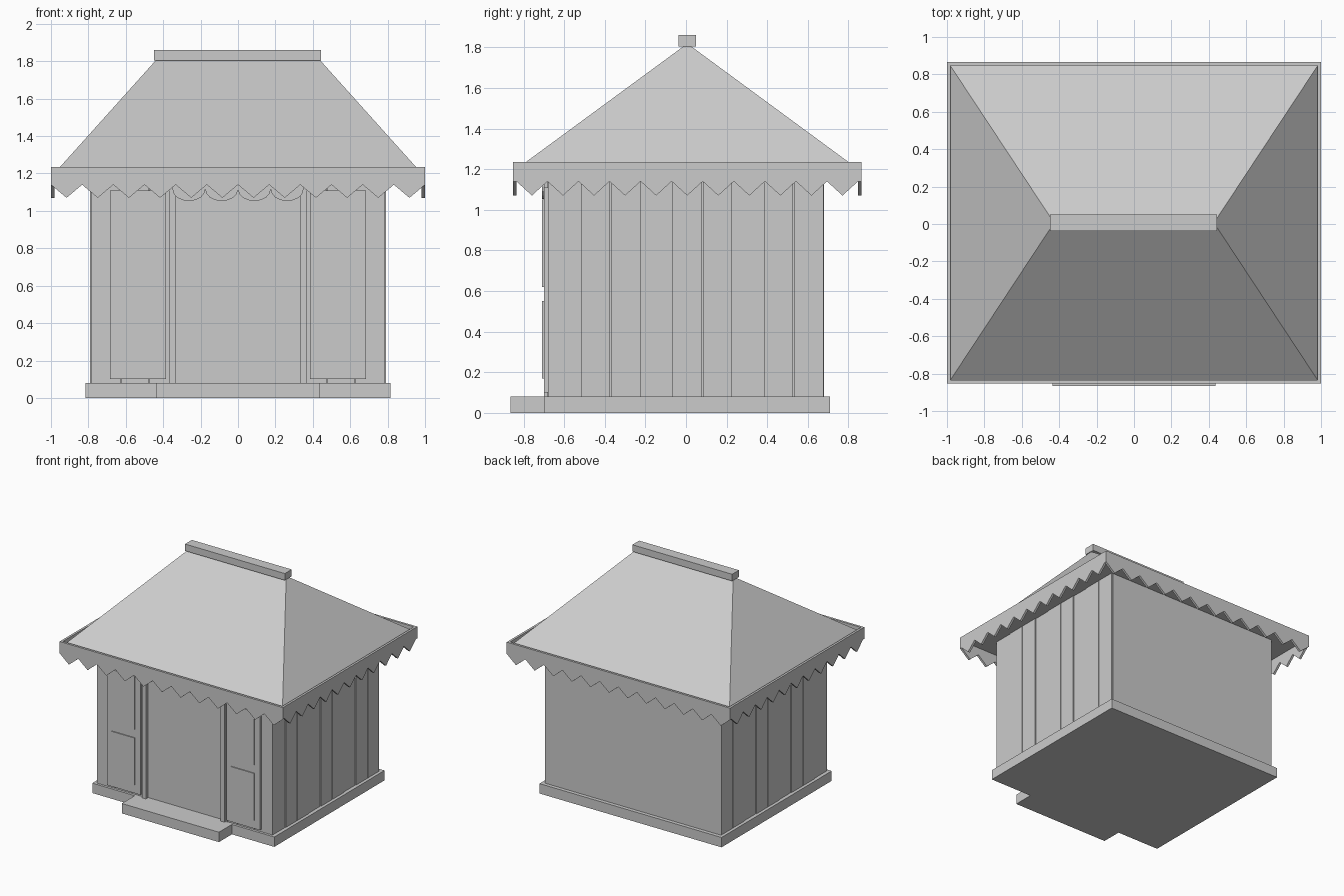
import bpy, bmesh, math

if "Cube" in bpy.data.objects:
    bpy.data.objects.remove(bpy.data.objects["Cube"])

grey = bpy.data.materials.new("light_grey")
grey.diffuse_color = (0.6, 0.6, 0.6, 1)
grey.use_nodes = True
grey.node_tree.nodes["Principled BSDF"].inputs["Base Color"].default_value = grey.diffuse_color


def mesh_object(name, verts, faces):
    me = bpy.data.meshes.new(name)
    me.from_pydata(verts, [], faces)
    bm = bmesh.new()
    bm.from_mesh(me)
    bmesh.ops.recalc_face_normals(bm, faces=bm.faces)
    bm.to_mesh(me)
    bm.free()
    me.materials.append(grey)
    ob = bpy.data.objects.new(name, me)
    bpy.context.collection.objects.link(ob)
    return ob


def prism(name, outline, place, a, b):
    """Extrude a 2D outline between depths a and b; place maps (u, v, depth) to xyz."""
    n = len(outline)
    verts = [place(u, v, d) for d in (a, b) for u, v in outline]
    faces = [list(range(n)), list(range(n, 2 * n))]
    faces += [[i, (i + 1) % n, n + (i + 1) % n, n + i] for i in range(n)]
    return mesh_object(name, verts, faces)


def along_x(u, v, d): return (u, d, v)
def along_y(u, v, d): return (d, u, v)
def flat(u, v, d): return (u, v, d)


def box(name, x0, x1, y0, y1, z0, z1):
    return prism(name, [(x0, y0), (x1, y0), (x1, y1), (x0, y1)], flat, z0, z1)


# Floor slab with the front step in one outline
prism("base_and_step", [(-.815, -.70), (-.435, -.70), (-.435, -.865), (.435, -.865),
                        (.435, -.70), (.815, -.70), (.815, .71), (-.815, .71)], flat, 0, .08)

# Wall core
box("wall_core", -.78, .78, -.67, .68, .08, 1.21)

# Side planks with narrow gaps and slightly varied depth
for side in (-1, 1):
    for i in range(9):
        y = -.67 + .15 * i
        out = .790 if i % 3 else .785
        x0, x1 = sorted((side * .77, side * out))
        box("side_plank", x0, x1, y + .003, y + .147, .08, 1.21)

for s in (-1, 1):
    def mbox(name, x0, x1, y0, y1, z0, z1):
        a, b = sorted((s * x0, s * x1))
        return box(name, a, b, y0, y1, z0, z1)
    # Front planks beside the doorway
    for x0, x1 in ((.385, .472), (.478, .622), (.628, .785)):
        mbox("front_plank", x0, x1, -.68, -.66, .08, 1.21)
    # Shutter leaf with two raised panels
    mbox("shutter", .385, .685, -.70, -.68, .10, 1.11)
    mbox("shutter_lower_panel", .43, .64, -.708, -.70, .17, .55)
    mbox("shutter_upper_panel", .43, .64, -.708, -.70, .62, 1.05)
    # Door post
    mbox("door_post", .335, .37, -.70, -.66, .08, 1.2)
    mbox("door_jamb", .37, .385, -.685, -.66, .08, 1.2)

# Scalloped valance over the doorway
pts = [(.35, 1.2), (-.35, 1.2)]
for k in range(4):
    c = -.2625 + .175 * k
    for j in range(9):
        t = math.pi * j / 8
        p = (c - .0875 * math.cos(t), 1.115 - .062 * math.sin(t))
        if not (k and j == 0):
            pts.append(p)
prism("door_valance", pts, along_x, -.71, -.70)


# Zigzag trim round the eaves
def zigzag(a, b, teeth):
    w = (b - a) / teeth
    out = [(b, 1.235), (a, 1.235), (a, 1.14)]
    for i in range(teeth):
        out += [(a + w * (i + .5), 1.07), (a + w * (i + 1), 1.14)]
    return out


prism("eave_trim_front", zigzag(-1, 1, 12), along_x, -.853, -.835)
prism("eave_trim_back", zigzag(-1, 1, 12), along_x, .847, .865)
prism("eave_trim_left", zigzag(-.835, .847, 11), along_y, -1, -.982)
prism("eave_trim_right", zigzag(-.835, .847, 11), along_y, .982, 1)

# Hipped roof
eave = [(-.983, -.836), (.983, -.836), (.983, .848), (-.983, .848)]
top = [(-.435, -.005), (.435, -.005), (.435, .018), (-.435, .018)]
verts = [(x, y, 1.20) for x, y in eave] + [(x, y, 1.81) for x, y in top]
faces = [(0, 1, 2, 3), (4, 5, 6, 7)] + [(i, (i + 1) % 4, 4 + (i + 1) % 4, 4 + i) for i in range(4)]
mesh_object("hipped_roof", verts, faces)

# Ridge cap
box("ridge_cap", -.448, .445, -.037, .05, 1.805, 1.86)
